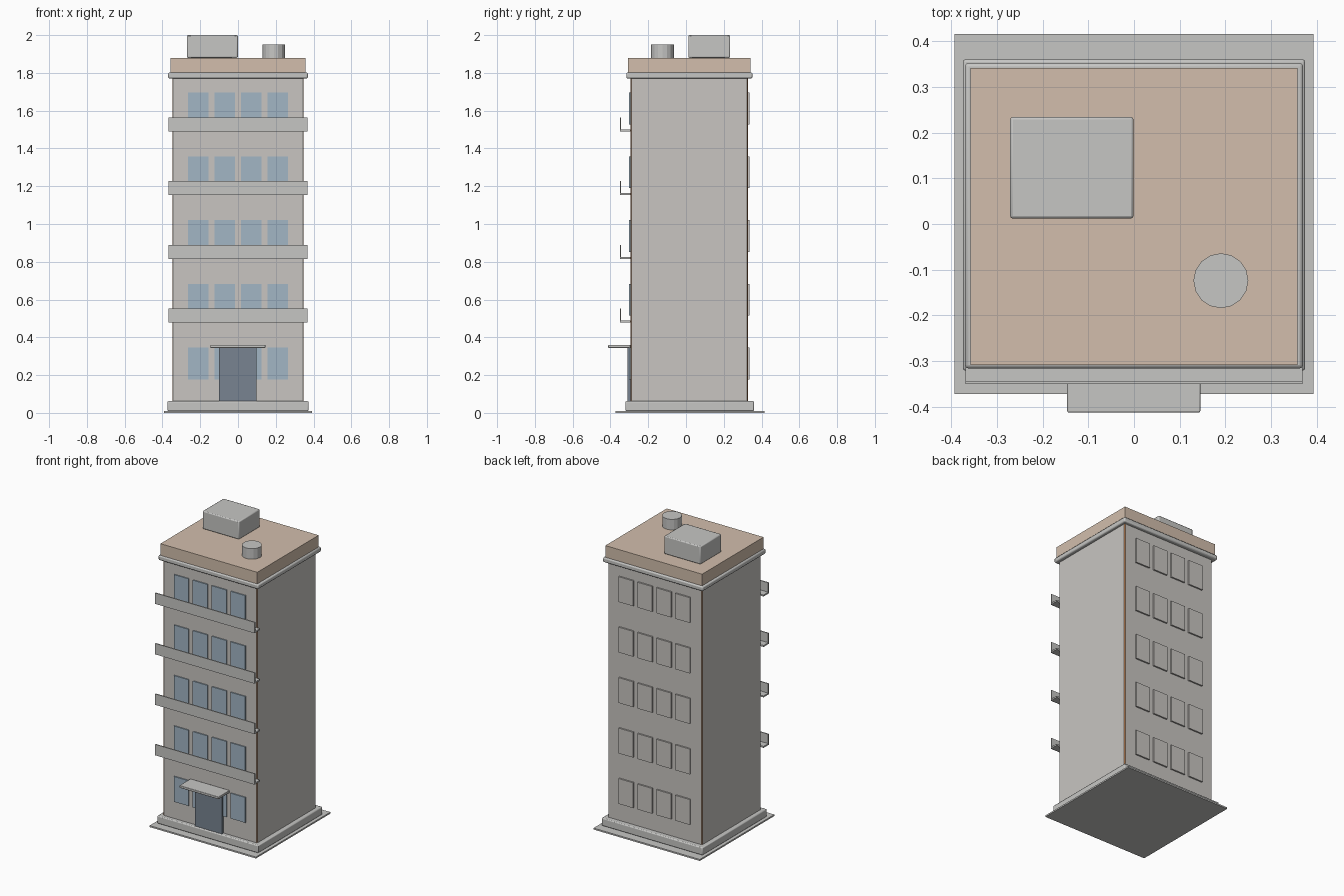
import bpy
import bmesh

old = bpy.data.objects.get("Cube")
if old:
    bpy.data.objects.remove(old, do_unlink=True)


def material(name, srgb):
    linear = [((c / 255 + 0.055) / 1.055) ** 2.4 for c in srgb] + [1]
    mat = bpy.data.materials.new(name)
    mat.diffuse_color = linear
    mat.use_nodes = True
    bsdf = mat.node_tree.nodes["Principled BSDF"]
    bsdf.inputs["Base Color"].default_value = linear
    bsdf.inputs["Roughness"].default_value = 0.9
    return mat


concrete = material("concrete grey", (198, 198, 196))
wall = material("wall grey", (200, 197, 193))
tan = material("roof tan", (210, 190, 172))
trim = material("corner brown", (176, 122, 80))
glass = material("window blue", (162, 182, 197))
door_paint = material("door slate", (120, 132, 145))


def finish(name, bm, *mats):
    bmesh.ops.recalc_face_normals(bm, faces=bm.faces)
    mesh = bpy.data.meshes.new(name)
    bm.to_mesh(mesh)
    bm.free()
    for mat in mats:
        mesh.materials.append(mat)
    obj = bpy.data.objects.new(name, mesh)
    bpy.context.collection.objects.link(obj)
    return obj


def box_mesh(x, y, z):
    bm = bmesh.new()
    bmesh.ops.create_cube(bm, size=1)
    for v in bm.verts:
        v.co = [r[0] if c < 0 else r[1] for c, r in zip(v.co, (x, y, z))]
    return bm


def box(name, x, y, z, mat, bevel=0):
    obj = finish(name, box_mesh(x, y, z), mat)
    if bevel:
        mod = obj.modifiers.new("Bevel", "BEVEL")
        mod.width = bevel
        mod.segments = 2
        bpy.context.view_layer.objects.active = obj
        obj.select_set(True)
        bpy.ops.object.shade_smooth_by_angle()
        obj.select_set(False)
    return obj


# Base
box("ground_slab", (-0.393, 0.393), (-0.372, 0.415), (0, 0.01), concrete)
box("plinth", (-0.374, 0.374), (-0.321, 0.36), (0.01, 0.062), concrete, 0.006)

# Tower body with coloured chamfers on its vertical corners
FRONT, BACK = -0.294, 0.327
body = box_mesh((-0.348, 0.348), (FRONT, BACK), (0.06, 1.78))
corners = [e for e in body.edges if abs(e.verts[0].co.z - e.verts[1].co.z) > 1]
bmesh.ops.bevel(body, geom=corners, offset=0.005, segments=1, affect="EDGES")
body.normal_update()
for f in body.faces:
    f.material_index = int(abs(f.normal.x) > 0.3 and abs(f.normal.y) > 0.3)
finish("tower_body", body, wall, trim)

# Cornice and roof
box("cornice", (-0.37, 0.37), (-0.316, 0.352), (1.77, 1.802), concrete, 0.008)
box("roof_block", (-0.358, 0.358), (-0.308, 0.341), (1.8, 1.88), tan)
box("roof_hut", (-0.271, -0.001), (0.012, 0.234), (1.88, 2), concrete, 0.006)

tank = bmesh.new()
bmesh.ops.create_cone(tank, cap_ends=True, segments=16, radius1=0.06,
                      radius2=0.06, depth=0.07)
bmesh.ops.translate(tank, verts=tank.verts, vec=(0.19, -0.124, 1.915))
finish("roof_tank", tank, concrete)

# Windows and balconies, floor by floor
for floor in range(5):
    bottom = 0.177 + floor * 0.3375
    for col in range(4):
        x = -0.21 + col * 0.14
        span, height = (x - 0.054, x + 0.054), (bottom, bottom + 0.169)
        tag = f"{floor + 1}_{col + 1}"
        box("front_window_" + tag, span, (FRONT - 0.007, FRONT), height, glass)
        box("back_panel_" + tag, span, (BACK, BACK + 0.01), height, wall)
    if floor:
        low = bottom - 0.036
        box(f"balcony_floor_{floor}", (-0.368, 0.368), (-0.35, FRONT),
            (low, low + 0.01), concrete)
        box(f"balcony_rail_{floor}", (-0.368, 0.368), (-0.35, -0.343),
            (low, low + 0.073), concrete)

# Entrance
box("door", (-0.1, 0.099), (-0.311, FRONT), (0.06, 0.345), door_paint)
box("door_canopy", (-0.146, 0.145), (-0.412, FRONT), (0.344, 0.36), concrete, 0.003)
